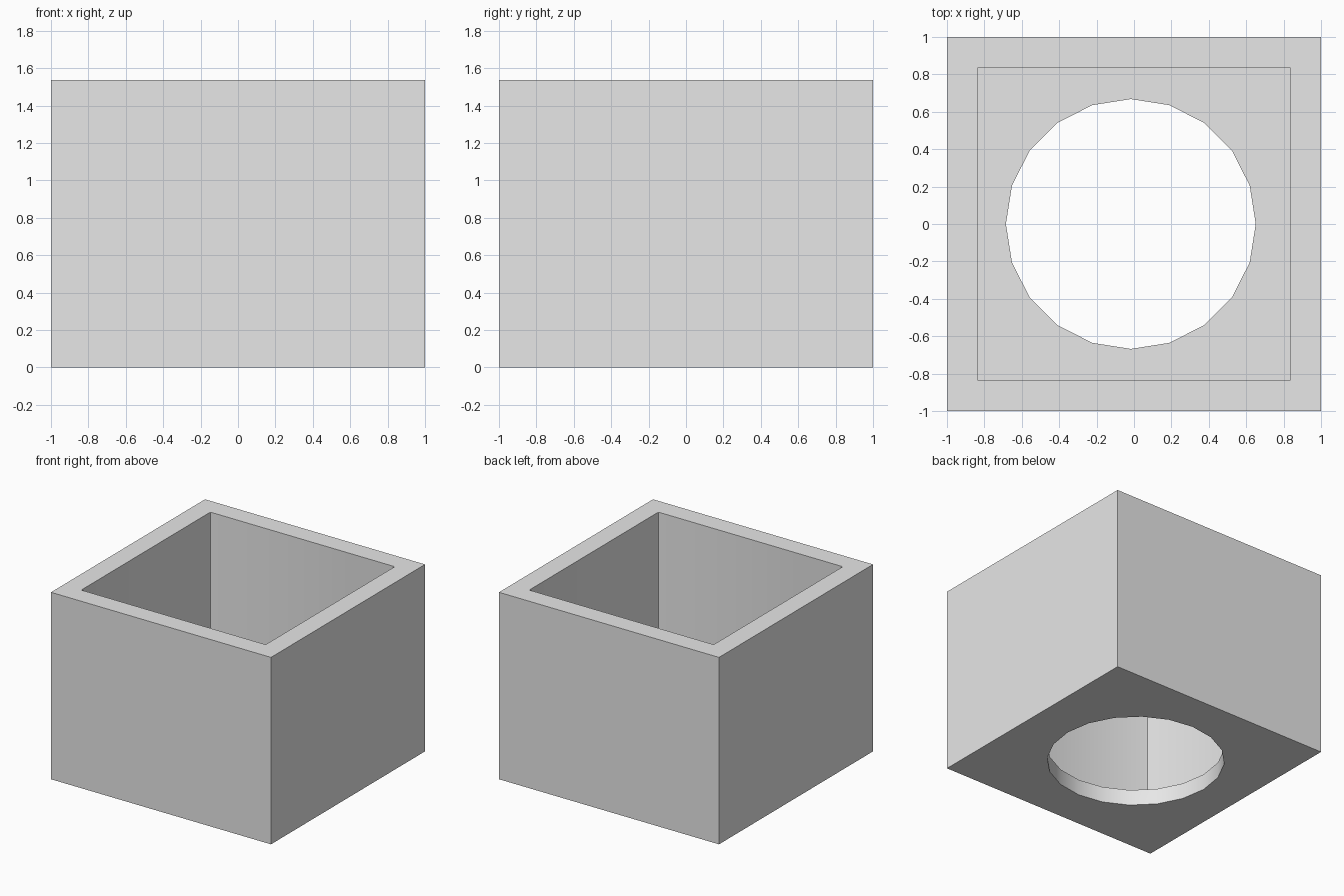
import bpy

cube = bpy.data.objects.get("Cube")
if cube:
    bpy.data.objects.remove(cube, do_unlink=True)

HEIGHT = 1.536
FLOOR = 0.13
CAVITY = 1.676

grey = bpy.data.materials.new("light_grey")
grey.use_nodes = True
colour = (0.8, 0.8, 0.8, 1)
grey.diffuse_color = colour
grey.node_tree.nodes["Principled BSDF"].inputs["Base Color"].default_value = colour


def block(name, width, bottom, top):
    """Square block standing between two heights."""
    bpy.ops.mesh.primitive_cube_add(size=1, location=(0, 0, (bottom + top) / 2))
    obj = bpy.context.object
    obj.name = name
    obj.scale = (width, width, top - bottom)
    bpy.ops.object.transform_apply(location=False, rotation=False, scale=True)
    obj.data.materials.append(grey)
    return obj


def cut(target, cutter):
    """Subtract the cutter and hide it."""
    mod = target.modifiers.new(cutter.name, 'BOOLEAN')
    mod.operation = 'DIFFERENCE'
    mod.solver = 'EXACT'
    mod.object = cutter
    bpy.context.view_layer.objects.active = target
    bpy.ops.object.modifier_apply(modifier=mod.name)
    bpy.data.objects.remove(cutter, do_unlink=True)


# Open-topped box
box = block("open_box", 2, 0, HEIGHT)

# Square cavity with slightly eased corners
cavity = block("cavity_cutter", CAVITY, FLOOR, HEIGHT + 0.2)
bevel = cavity.modifiers.new("eased_corners", 'BEVEL')
bevel.width = 0.01
bevel.segments = 2
bevel.limit_method = 'WEIGHT'
weights = cavity.data.attributes.new("bevel_weight_edge", 'FLOAT', 'EDGE')
for edge in cavity.data.edges:
    a, b = (cavity.data.vertices[i].co for i in edge.vertices)
    weights.data[edge.index].value = 1.0 if abs(a.z - b.z) > 0.1 else 0.0
bpy.ops.object.modifier_apply(modifier=bevel.name)
cut(box, cavity)

# Round hole through the floor, slightly off centre
bpy.ops.mesh.primitive_cylinder_add(vertices=20, radius=0.668, depth=0.6,
                                    location=(-0.017, 0, 0))
hole = bpy.context.object
hole.name = "hole_cutter"
hole.data.materials.append(grey)
cut(box, hole)

# Smooth the hole wall, keep the box edges sharp
bpy.ops.object.select_all(action='DESELECT')
box.select_set(True)
bpy.context.view_layer.objects.active = box
bpy.ops.object.shade_smooth_by_angle()
